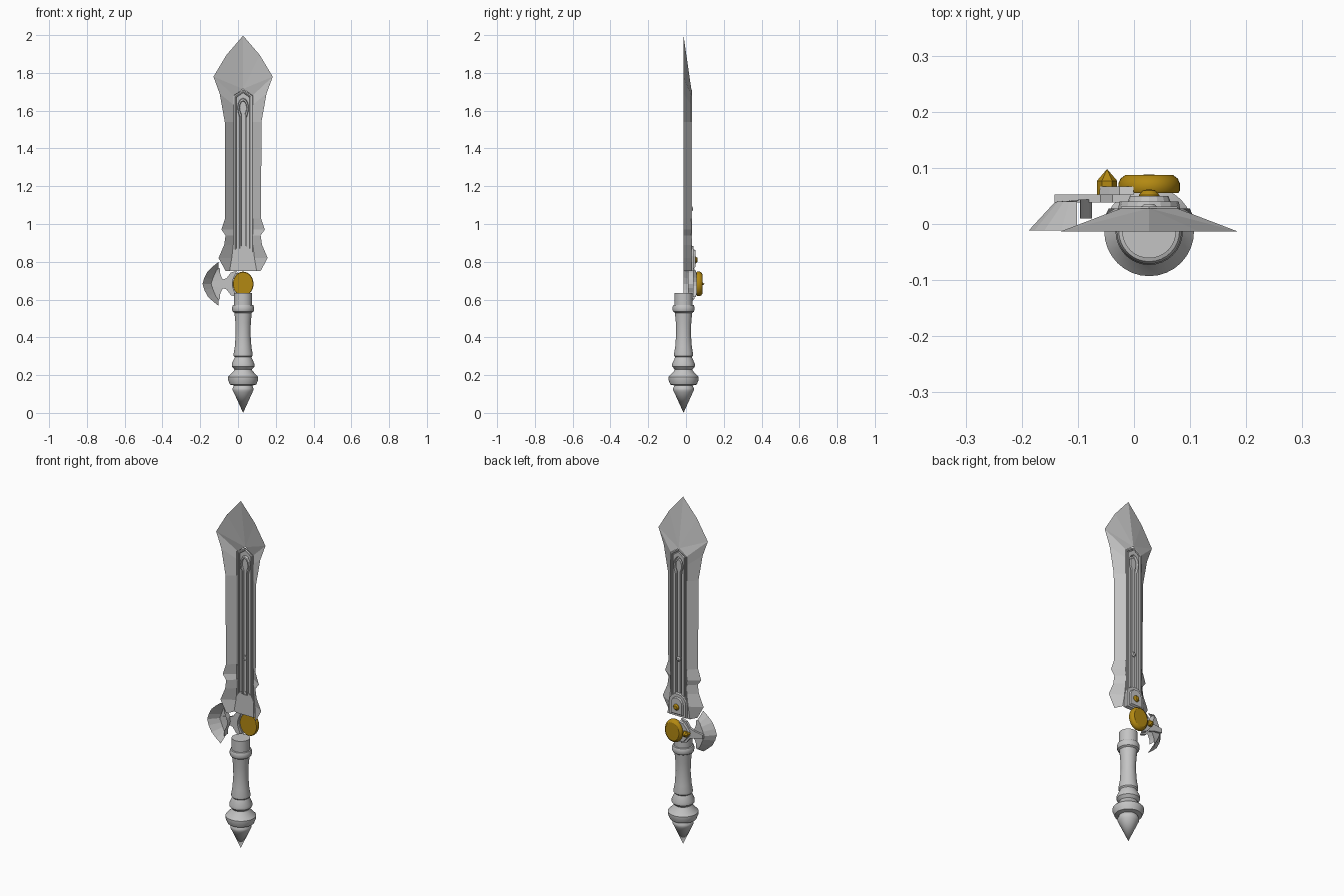
import bpy, bmesh, math
from mathutils import Matrix, Vector

cube = bpy.data.objects.get("Cube")
if cube:
    bpy.data.objects.remove(cube, do_unlink=True)

CX, CY = 0.027, -0.013      # sword axis
HUB_Z = 0.683               # height of the round gem and side wing


def material(name, rgb, metallic=0.0):
    m = bpy.data.materials.new(name)
    m.use_nodes = True
    m.diffuse_color = (*rgb, 1)
    bsdf = m.node_tree.nodes["Principled BSDF"]
    bsdf.inputs["Base Color"].default_value = (*rgb, 1)
    return m


STEEL = material("pale grey steel", (0.55, 0.55, 0.55))
GOLD = material("dark gold", (0.45, 0.25, 0.006))


def finish(name, bm, mat, smooth=False):
    bmesh.ops.remove_doubles(bm, verts=bm.verts, dist=1e-5)
    bmesh.ops.recalc_face_normals(bm, faces=bm.faces)
    me = bpy.data.meshes.new(name)
    bm.to_mesh(me)
    bm.free()
    me.materials.append(mat)
    ob = bpy.data.objects.new(name, me)
    bpy.context.collection.objects.link(ob)
    if smooth:
        bpy.ops.object.select_all(action='DESELECT')
        bpy.context.view_layer.objects.active = ob
        ob.select_set(True)
        bpy.ops.object.shade_smooth_by_angle(angle=math.radians(35))
    return ob


def skin(bm, rows, closed=False, cap=False):
    """Join consecutive rows of points with faces."""
    vs = [[bm.verts.new(p) for p in r] for r in rows]
    for a, b in zip(vs, vs[1:]):
        n = len(a)
        for i in range(n if closed else n - 1):
            j = (i + 1) % n
            bm.faces.new((a[i], a[j], b[j], b[i]))
    if cap:
        bm.faces.new(vs[-1])


def plate(name, outline, y0, y1, mat=STEEL, taper=1.0):
    """Flat outline in x, z given thickness along y."""
    cx = sum(p[0] for p in outline) / len(outline)
    cz = sum(p[1] for p in outline) / len(outline)
    top = [(cx + (x - cx) * taper, y1, cz + (z - cz) * taper) for x, z in outline]
    bm = bmesh.new()
    skin(bm, [[(x, y0, z) for x, z in outline], top], closed=True, cap=True)
    bm.faces.new([bm.verts.new((x, y0, z)) for x, z in outline])
    return finish(name, bm, mat)


def lathe(name, profile, mat, steps=32, smooth=True):
    """Spin (radius, height) points around z."""
    bm = bmesh.new()
    rows = [[(r * math.cos(t), r * math.sin(t), h)
             for t in (2 * math.pi * i / steps for i in range(steps))]
            for r, h in profile]
    skin(bm, rows, closed=True)
    return finish(name, bm, mat, smooth)


def face_back(ob, x, z, sx=1.0, sz=1.0):
    """Turn a lathed part so its height points to +y."""
    ob.data.transform(Matrix.Translation((x, 0, z)) @ Matrix.Diagonal((sx, 1, sz, 1))
                      @ Matrix.Rotation(-math.pi / 2, 4, 'X'))


# Grip with rings and pointed pommel
grip = [(0, 0), (.05, .11), (.055, .12), (.055, .13), (.048, .145), (.07, .15),
        (.08, .175), (.08, .19), (.05, .222), (.046, .23), (.06, .245), (.06, .26),
        (.044, .295), (.05, .302), (.05, .315), (.044, .35), (.039, .42), (.041, .48),
        (.046, .53), (.055, .536), (.058, .545), (.058, .56), (.054, .57),
        (.048, .572), (.048, .635), (0, .635)]
handle = lathe("grip", grip, STEEL)
handle.data.transform(Matrix.Translation((CX, CY, 0)))

# Blade bevels: edge half width, edge z, inner half width, inner z
stations = [(.092, .75, .072, .75), (.13, .82, .06, .82), (.1, .89, .052, .89),
            (.093, .94, .05, .94), (.115, .97, .052, .97), (.095, 1.03, .05, 1.03),
            (.097, 1.54, .05, 1.54), (.124, 1.69, .05, 1.63), (.157, 1.78, .05, 1.68),
            (.157, 1.78, 0, 1.715), (.088, 1.895, 0, 1.715), (0, 1.997, 0, 1.715)]
bm = bmesh.new()
for s in (1, -1):
    rows = [[(CX + s * e, CY, ez), (CX + s * i, .028, iz),
             (CX + s * min(i, .05), .028, iz)] for e, ez, i, iz in stations]
    skin(bm, rows)
bmesh.ops.dissolve_degenerate(bm, dist=1e-5, edges=bm.edges)
finish("blade", bm, STEEL)


# Central panel: stepped frame around a slot with an oval eye on top
def mirrored(half, y):
    left = [(-x, z) for x, z in reversed(half[:-1])]
    return [(CX + x, y, z) for x, z in half + left]


def house(w, y):
    drop = .052 - w
    zs = [.752 + drop, 1.5, 1.54, 1.58, 1.62, 1.65, 1.68 - drop * .6]
    return mirrored([(w, z) for z in zs] + [(0, 1.712 - drop)], y)


def keyhole(w, rx, rz, y):
    angles = [math.radians(a) for a in (-25, 5, 30, 60, 90)]
    half = [(w, .87), (w, 1.2), (w, 1.615 - rz * .95)]
    half += [(rx * math.cos(a), 1.615 + rz * math.sin(a)) for a in angles]
    half[-1] = (0, 1.615 + rz)
    return mirrored(half, y)


bm = bmesh.new()
skin(bm, [house(.052, .024), house(.05, .031), house(.043, .031), house(.041, .024),
          house(.037, .024), house(.035, .031),
          keyhole(.019, .03, .052, .031), keyhole(.017, .027, .048, .018),
          keyhole(.011, .02, .038, .018), keyhole(.009, .018, .035, .028)],
     closed=True, cap=True)
finish("blade_panel", bm, STEEL)
stud = lathe("panel_stud", [(.014, .02), (.014, .031), (.008, .036), (0, .036)], STEEL, 12)
face_back(stud, CX, 1.08)


# Arched collar at the blade root, with a small gold bead
def arch(w, z0, z1):
    pts = [(CX - w, z0), (CX + w, z0)]
    for i in range(9):
        a = math.pi * i / 8
        pts.append((CX + w * math.cos(a), z1 - w + w * math.sin(a)))
    return pts


plate("collar_base", arch(.056, .75, .885), .024, .04, taper=.94)
plate("collar_top", arch(.038, .765, .865), .04, .05, taper=.9)
bead = lathe("collar_bead", [(0, .045), (.018, .045), (.018, .052), (.011, .06), (0, .062)], GOLD, 16)
face_back(bead, CX, .81)

# Large oval gold gem
gem = [(0, .055), (.052, .055), (.055, .06), (.055, .072), (.051, .081), (.043, .087), (0, .088)]
face_back(lathe("round_gem", gem, GOLD), CX, HUB_Z, 1, 1.18)

# Small pointed gold gem on the wing arm
point = lathe("pointed_gem", [(0, .05), (.018, .05), (.018, .077), (0, .098)], GOLD, 6, False)
face_back(point, -.048, HUB_Z)

# Crescent side wing: outer edge, ridge and inner edge, mirrored up and down
edge = [(-.102, .117), (-.13, .095), (-.16, .067), (-.178, .033), (-.188, 0)]
ridge = [(-.102, .085), (-.115, .07), (-.125, .048), (-.135, .024), (-.14, 0)]
inner = [(-.095, .08), (-.096, .06), (-.09, .042), (-.08, .022), (-.075, 0)]
bm = bmesh.new()
for s in (1, -1):
    skin(bm, [[(x, y, HUB_Z + s * dz) for x, dz in line]
              for line, y in ((edge, -.012), (ridge, .04), (inner, .044), (inner, .01))])
finish("side_wing", bm, STEEL)


# Forked arm and clasp that hold the gem
def both(half):
    return ([(x, HUB_Z + d) for x, d in half]
            + [(x, HUB_Z - d) for x, d in reversed(half)])


plate("wing_arm", both([(-.142, .012), (-.09, .02), (-.06, .03), (-.038, .06),
                        (-.005, .07), (-.022, .035), (-.03, .01)]), .038, .053)
plate("gem_clasp", both([(-.062, .012), (-.044, .036), (-.026, .055), (0, .06),
                         (-.02, .03), (-.026, .01)]), .053, .067, taper=.95)
